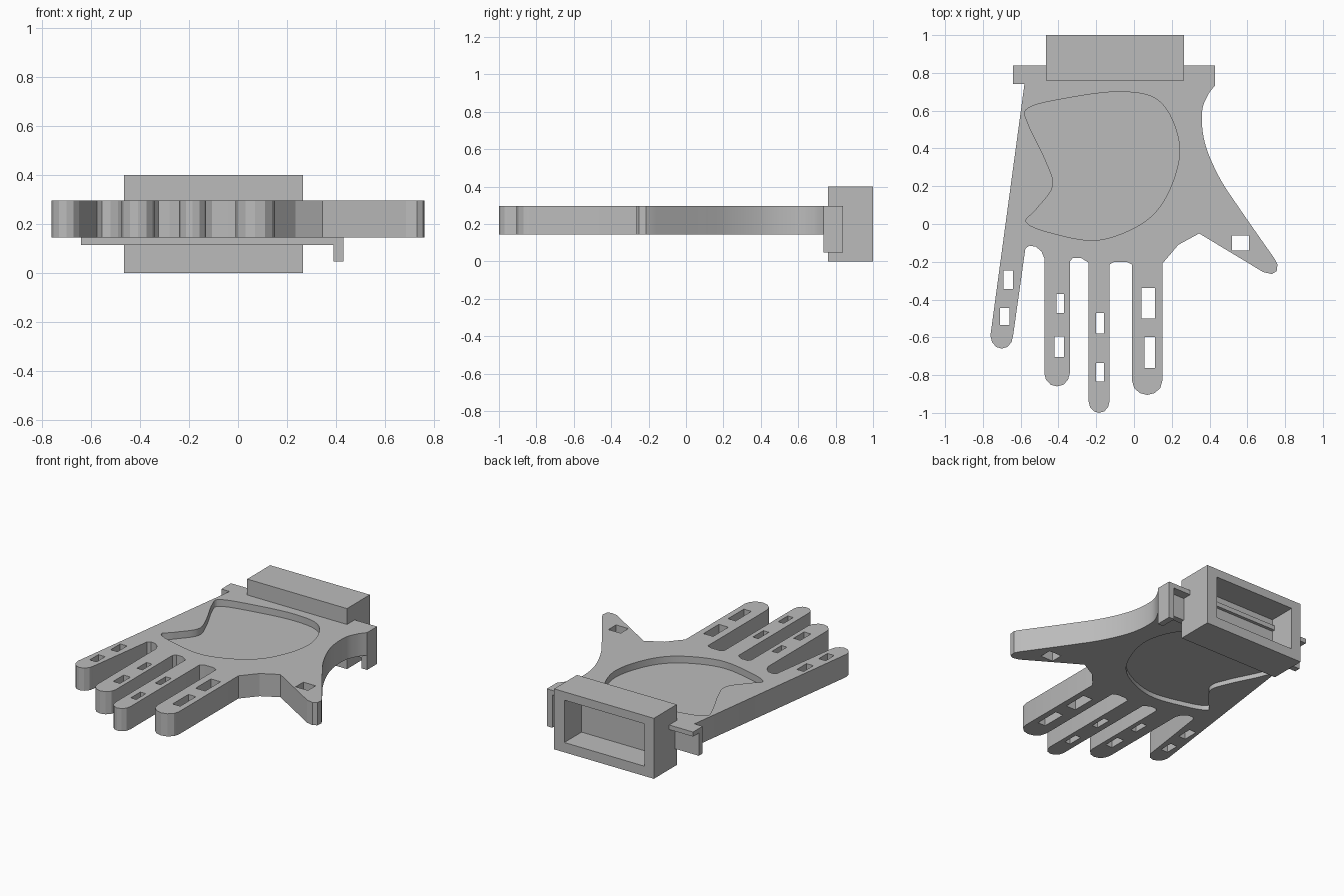
import bpy
import bmesh
from math import sin, cos, pi, radians
from mathutils import Vector

default = bpy.data.objects.get("Cube")
if default:
    bpy.data.objects.remove(default, do_unlink=True)

grey = bpy.data.materials.new("plain grey")
grey.use_nodes = True
GREY = (0.5, 0.5, 0.5, 1)
grey.diffuse_color = GREY
grey.node_tree.nodes["Principled BSDF"].inputs["Base Color"].default_value = GREY


def prism(name, outline, bottom, top):
    """Extrude a flat outline between two heights."""
    bm = bmesh.new()
    face = bm.faces.new([bm.verts.new((p[0], p[1], bottom)) for p in outline])
    extruded = bmesh.ops.extrude_face_region(bm, geom=[face])["geom"]
    verts = [v for v in extruded if isinstance(v, bmesh.types.BMVert)]
    bmesh.ops.translate(bm, verts=verts, vec=(0, 0, top - bottom))
    bmesh.ops.recalc_face_normals(bm, faces=bm.faces)
    mesh = bpy.data.meshes.new(name)
    bm.to_mesh(mesh)
    bm.free()
    mesh.materials.append(grey)
    obj = bpy.data.objects.new(name, mesh)
    bpy.context.collection.objects.link(obj)
    return obj


def block(name, x, y, z):
    """Box from three (low, high) ranges."""
    corners = [(x[0], y[0]), (x[1], y[0]), (x[1], y[1]), (x[0], y[1])]
    return prism(name, corners, z[0], z[1])


def cut(obj, cutters):
    """Subtract the cutters, bake the result and discard them."""
    for cutter in cutters:
        cutter.hide_render = True
        mod = obj.modifiers.new("cut", "BOOLEAN")
        mod.operation = "DIFFERENCE"
        mod.solver = "EXACT"
        mod.object = cutter
    graph = bpy.context.evaluated_depsgraph_get()
    baked = bpy.data.meshes.new_from_object(obj.evaluated_get(graph))
    obj.modifiers.clear()
    obj.data = baked
    for cutter in cutters:
        bpy.data.objects.remove(cutter, do_unlink=True)


def spline(points, closed=False, steps=6):
    """Catmull-Rom curve through the points."""
    pts = [Vector(p) for p in points]
    n = len(pts)
    result = []
    for i in range(n if closed else n - 1):
        if closed:
            a, b, c, d = (pts[(i + k) % n] for k in (-1, 0, 1, 2))
        else:
            a, b, c, d = (pts[min(max(i + k, 0), n - 1)] for k in (-1, 0, 1, 2))
        for s in range(steps):
            t = s / steps
            result.append(0.5 * (2 * b + (c - a) * t
                                 + (2 * a - 5 * b + 4 * c - d) * t ** 2
                                 + (3 * b - a - 3 * c + d) * t ** 3))
    if not closed:
        result.append(pts[-1])
    return result


def fingertip(left, right, length, sides=6):
    """Half-round end running from the left edge to the right edge."""
    left, right = Vector(left), Vector(right)
    middle, half = (left + right) / 2, (right - left) / 2
    down = Vector((half.y, -half.x)).normalized() * length
    return [middle - half * cos(pi * i / sides) + down * sin(pi * i / sides)
            for i in range(sides + 1)]


# Hand outline: little finger to thumb, then round to the wrist
outline = [(-0.57, 0.77), (-0.58, 0.74)]
outline += fingertip((-0.76, -0.59), (-0.64, -0.59), 0.07)
outline += [(-0.575, -0.13), (-0.555, -0.115), (-0.52, -0.12), (-0.49, -0.145), (-0.475, -0.18)]
outline += fingertip((-0.475, -0.79), (-0.34, -0.79), 0.07)
outline += [(-0.34, -0.2), (-0.325, -0.18), (-0.28, -0.18), (-0.24, -0.205)]
outline += fingertip((-0.24, -0.94), (-0.13, -0.94), 0.06)
outline += [(-0.13, -0.215), (-0.105, -0.2), (-0.04, -0.2), (-0.01, -0.215)]
outline += fingertip((-0.01, -0.83), (0.15, -0.83), 0.075)
outline += [(0.15, -0.21), (0.235, -0.11), (0.345, -0.05)]
outline += [(0.685, -0.255), (0.73, -0.265), (0.755, -0.25), (0.76, -0.215)]
outline += spline([(0.745, -0.185), (0.56, 0.08), (0.45, 0.25), (0.375, 0.43),
                   (0.36, 0.59), (0.39, 0.68), (0.43, 0.735)])
outline += [(0.43, 0.77)]
hand = prism("hand", outline, 0.145, 0.295)

# Palm recesses on both faces
palm = spline([(-0.565, 0.61), (-0.39, 0.66), (-0.07, 0.7), (0.14, 0.645), (0.24, 0.42),
               (0.19, 0.185), (0.06, 0.015), (-0.19, -0.085), (-0.445, -0.045),
               (-0.57, 0.01), (-0.52, 0.075), (-0.43, 0.2), (-0.465, 0.33),
               (-0.56, 0.53)], closed=True)
cutters = [prism("upper_recess", palm, 0.25, 0.4), prism("lower_recess", palm, 0, 0.175)]

# Slots through the fingers and thumb: centre, width, length
for x, y, w, h in [(-0.665, -0.295, 0.05, 0.1), (-0.685, -0.49, 0.05, 0.09),
                   (-0.39, -0.42, 0.04, 0.1), (-0.395, -0.65, 0.05, 0.11),
                   (-0.18, -0.525, 0.04, 0.11), (-0.18, -0.785, 0.04, 0.1),
                   (0.075, -0.42, 0.07, 0.16), (0.083, -0.68, 0.055, 0.165),
                   (0.565, -0.1, 0.09, 0.08)]:
    cutters.append(block("slot", (x - w / 2, x + w / 2), (y - h / 2, y + h / 2), (0, 0.4)))
cut(hand, cutters)

# Wrist bracket
block("wrist_plate", (-0.64, 0.43), (0.74, 0.84), (0.265, 0.295))
block("wrist_crossbar", (-0.64, 0.39), (0.74, 0.78), (0.115, 0.27))
block("left_wrist_wall", (0.39, 0.43), (0.735, 0.84), (0.048, 0.295))

# Open box behind the wrist
box = block("wrist_box", (-0.465, 0.265), (0.76, 1.0), (0, 0.4))
cut(box, [block("box_opening", (-0.395, 0.19), (0.82, 1.1), (0.065, 0.345))])

# Soft shading on the curved walls only
bpy.ops.object.select_all(action="DESELECT")
hand.select_set(True)
bpy.context.view_layer.objects.active = hand
bpy.ops.object.shade_smooth_by_angle(angle=radians(18))
